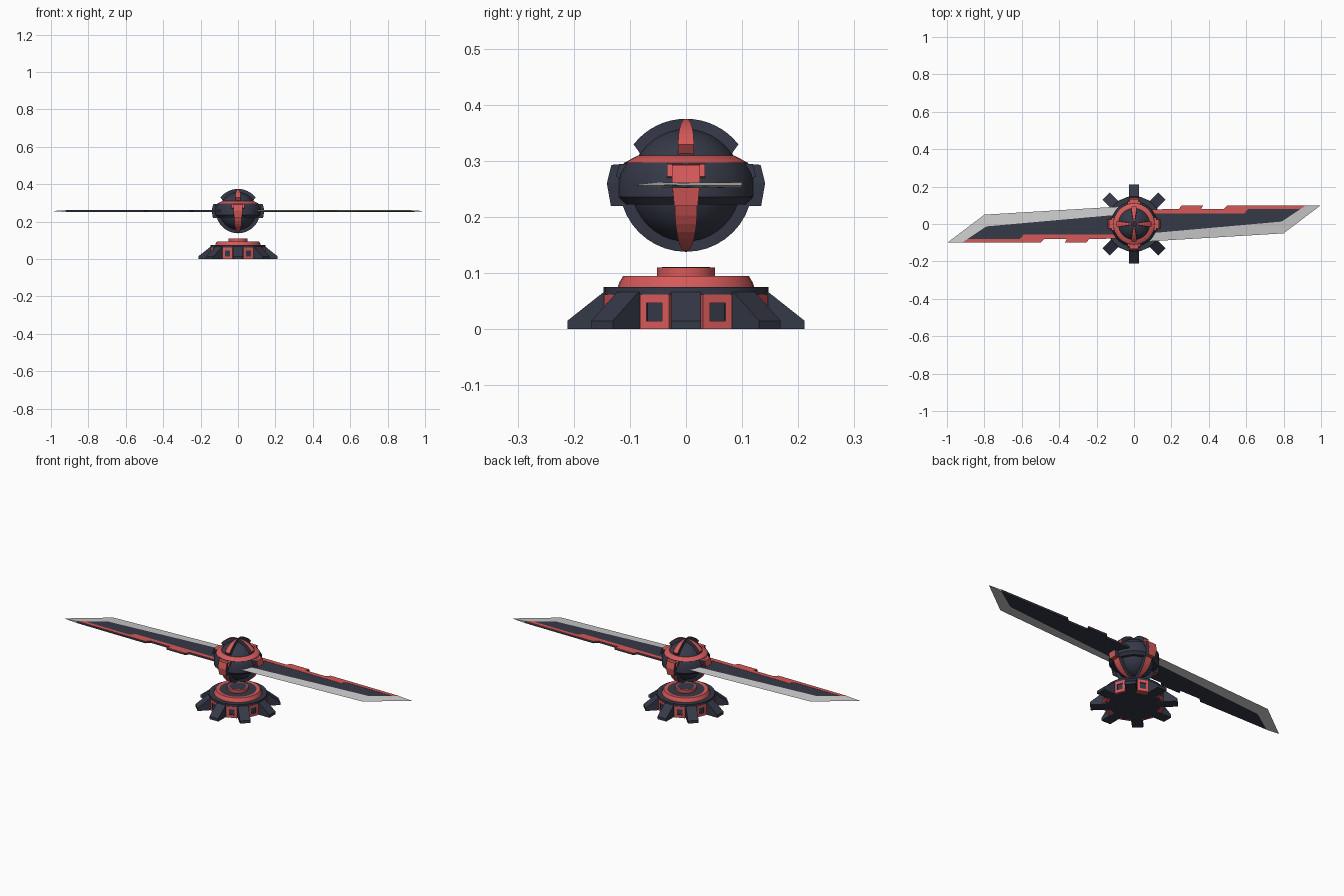
import bpy, bmesh
from math import sin, cos, pi, radians
from mathutils import Matrix, Vector

if "Cube" in bpy.data.objects:
    bpy.data.objects.remove(bpy.data.objects["Cube"])


def material(name, rgb):
    m = bpy.data.materials.new(name)
    m.diffuse_color = (*rgb, 1)
    m.use_nodes = True
    m.node_tree.nodes["Principled BSDF"].inputs["Base Color"].default_value = m.diffuse_color
    return m


DARK = material("dark_slate", (0.036, 0.041, 0.064))
RED = material("coral_red", (0.68, 0.1, 0.1))
CZ = 0.2565  # ball centre height
QUARTERS = [0, 90, 180, 270]


def finish(name, verts, faces, mats=(), angles=(0,), smooth=False):
    """Make one object from a piece repeated about z; faces are (indices, material)."""
    bm = bmesh.new()
    for a in angles:
        rot = Matrix.Rotation(radians(a), 3, 'Z')
        vs = [bm.verts.new(rot @ Vector(v)) for v in verts]
        for idx, mi in faces:
            bm.faces.new([vs[i] for i in idx]).material_index = mi
    bmesh.ops.recalc_face_normals(bm, faces=bm.faces)
    me = bpy.data.meshes.new(name)
    bm.to_mesh(me)
    bm.free()
    ob = bpy.data.objects.new(name, me)
    bpy.context.collection.objects.link(ob)
    for m in mats:
        me.materials.append(m)
    if smooth:
        bpy.ops.object.select_all(action='DESELECT')
        ob.select_set(True)
        bpy.context.view_layer.objects.active = ob
        bpy.ops.object.shade_smooth_by_angle(angle=radians(30))
    return ob


def loft(name, a, b, mats=(), angles=(0,)):
    n = len(a)
    faces = [(list(range(n)), 0), (list(range(n, 2 * n)), 0)]
    faces += [([i, (i + 1) % n, (i + 1) % n + n, i + n], 0) for i in range(n)]
    return finish(name, a + b, faces, mats, angles)


def lathe(name, prof, mat, seg=32):
    """Closed (r, z) profile turned about z."""
    n = len(prof)
    verts = [(r * cos(2 * pi * s / seg), r * sin(2 * pi * s / seg), z)
             for s in range(seg) for r, z in prof]
    faces = [([s * n + i, s * n + (i + 1) % n, (s + 1) % seg * n + (i + 1) % n,
               (s + 1) % seg * n + i], 0) for s in range(seg) for i in range(n)]
    return finish(name, verts, faces, [mat], smooth=True)


def rib(name, stations, inner=0.09, outer_mat=1):
    """Band on the ball: stations (r, z, half width), red outside, dark sides."""
    verts, faces = [], []
    for r, z, w in stations:
        d = Vector((r, z - CZ))
        d = d.normalized() * min(inner, d.length)
        verts += [(r, -w, z), (r, w, z), (d.x, w, d.y + CZ), (d.x, -w, d.y + CZ)]
    for s in range(len(stations) - 1):
        k = s * 4
        for i in range(4):
            j = (i + 1) % 4
            faces.append(([k + i, k + j, k + 4 + j, k + 4 + i], outer_mat if i == 0 else 0))
    k = len(verts) - 4
    faces += [([0, 1, 2, 3], 0), ([k, k + 1, k + 2, k + 3], 0)]
    return finish(name, verts, faces, [DARK, RED], QUARTERS)


# Base: core, rim, red collar, top knob
E = 0.001
lathe("base_core", [(E, 0), (0.14, 0), (0.14, 0.063), (E, 0.063)], DARK, 16)
lathe("base_rim", [(E, 0.062), (0.147, 0.062), (0.147, 0.075), (E, 0.075)], DARK)
lathe("base_collar", [(0.085, 0.074), (0.122, 0.074), (0.119, 0.083), (0.112, 0.095),
                      (0.095, 0.095), (0.085, 0.09)], RED)
lathe("base_top_plate", [(E, 0.074), (0.095, 0.074), (0.095, 0.094), (E, 0.094)], DARK)
lathe("base_knob", [(E, 0.09), (0.052, 0.09), (0.052, 0.11), (0.043, 0.11), (E, 0.109)], RED)
lathe("base_knob_cap", [(E, 0.105), (0.043, 0.105), (0.043, 0.1105), (E, 0.1105)], DARK)

# Eight sloped feet and the eight framed panels between them
foot = [(0.09, 0), (0.2115, 0), (0.2115, 0.015), (0.147, 0.066), (0.09, 0.066)]
loft("base_feet", [(r, -0.027, z) for r, z in foot], [(r, 0.027, z) for r, z in foot],
     [DARK], [45 * i for i in range(8)])


def rect(x, w, z0, z1):
    return [(x, -w, z0), (x, w, z0), (x, w, z1), (x, -w, z1)]


rings = [rect(0.12, 0.028, 0, 0.062), rect(0.147, 0.028, 0, 0.062),
         rect(0.147, 0.015, 0.015, 0.047), rect(0.142, 0.015, 0.015, 0.047)]
faces = [([k * 4 + i, k * 4 + (i + 1) % 4, k * 4 + 4 + (i + 1) % 4, k * 4 + 4 + i], int(k == 2))
         for k in range(3) for i in range(4)]
finish("base_panels", sum(rings, []), faces + [([0, 1, 2, 3], 0), ([12, 13, 14, 15], 1)],
       [RED, DARK], [45 * i + 22.5 for i in range(8)])

# Floating ball with its equator band and red shoulder ring
bpy.ops.mesh.primitive_uv_sphere_add(segments=32, ring_count=20, radius=0.1, location=(0, 0, CZ))
ball = bpy.context.object
ball.name = "ball_core"
ball.data.materials.append(DARK)
bpy.ops.object.shade_smooth_by_angle()
lathe("equator_band", [(0.09, 0.222), (0.108, 0.222), (0.122, 0.236), (0.122, 0.276),
                       (0.11, 0.297), (0.085, 0.297)], DARK)
lathe("shoulder_ring", [(0.08, 0.29), (0.11, 0.296), (0.104, 0.3), (0.085, 0.31),
                        (0.078, 0.31)], RED)


# Four ribs: cap arc, neck, clamp block, lower arc
def arc(a0, a1, w0, w1, n=8, R=0.1185):
    out = []
    for i in range(n + 1):
        t = i / n
        a = radians(a0 + (a1 - a0) * t)
        w = w0 + (w1 - w0) * (sin(t * pi / 2) if w1 > w0 else 1 - sin((1 - t) * pi / 2))
        out.append((R * cos(a), CZ + R * sin(a), w))
    return out


rib("upper_ribs", arc(89.5, 38, 0.001, 0.014) + [(0.079, 0.309, 0.014), (0.1, 0.293, 0.018)], 0.085)
rib("clamp_blocks", [(0.1, 0.294, 0.025), (0.133, 0.293, 0.025), (0.141, 0.26, 0.025),
                     (0.134, 0.22, 0.021), (0.1, 0.22, 0.021)])
rib("clamp_flanges", [(0.1, 0.296, 0.034), (0.119, 0.294, 0.034), (0.125, 0.272, 0.034),
                      (0.112, 0.268, 0.034)])
low = arc(-89.5, -18, 0.001, 0.02)
rib("lower_ribs", low)

# Two blades, half a turn apart: dark plate, red stepped trim, ground edge
H = 0.005
HALF = [0, 180]
steps = [(0.08, 0.078), (0.24, 0.08), (0.255, 0.1), (0.37, 0.1), (0.36, 0.08),
         (0.48, 0.08), (0.5, 0.1), (0.92, 0.1)]
inner = [(0.08, -0.05), (0.79, 0.013), (0.92, 0.1)]
outer = [(0.08, -0.093), (0.8, -0.05), (0.998, 0.1)]


def at(pts, z):
    return [(x, y, CZ + z) for x, y in pts]


plate = steps[:-1] + inner[::-1]
loft("blade_plates", at(plate, -H), at(plate, H), [DARK], HALF)
trim = steps + [(0.89, 0.08), (0.61, 0.08), (0.59, 0.057), (0.08, 0.055)]
loft("blade_trim", at(trim, H - 0.002), at(trim, H + 0.001), [RED], HALF)
edge = at(inner, H) + at(outer, 0) + at(inner, -H)
faces = [([k + i, k + i + 1, (k + 4 + i) % 9, (k + 3 + i) % 9], 0)
         for k in (0, 3, 6) for i in (0, 1)]
finish("blade_edges", edge, faces + [([0, 3, 6], 0), ([2, 5, 8], 0)], (), HALF)
